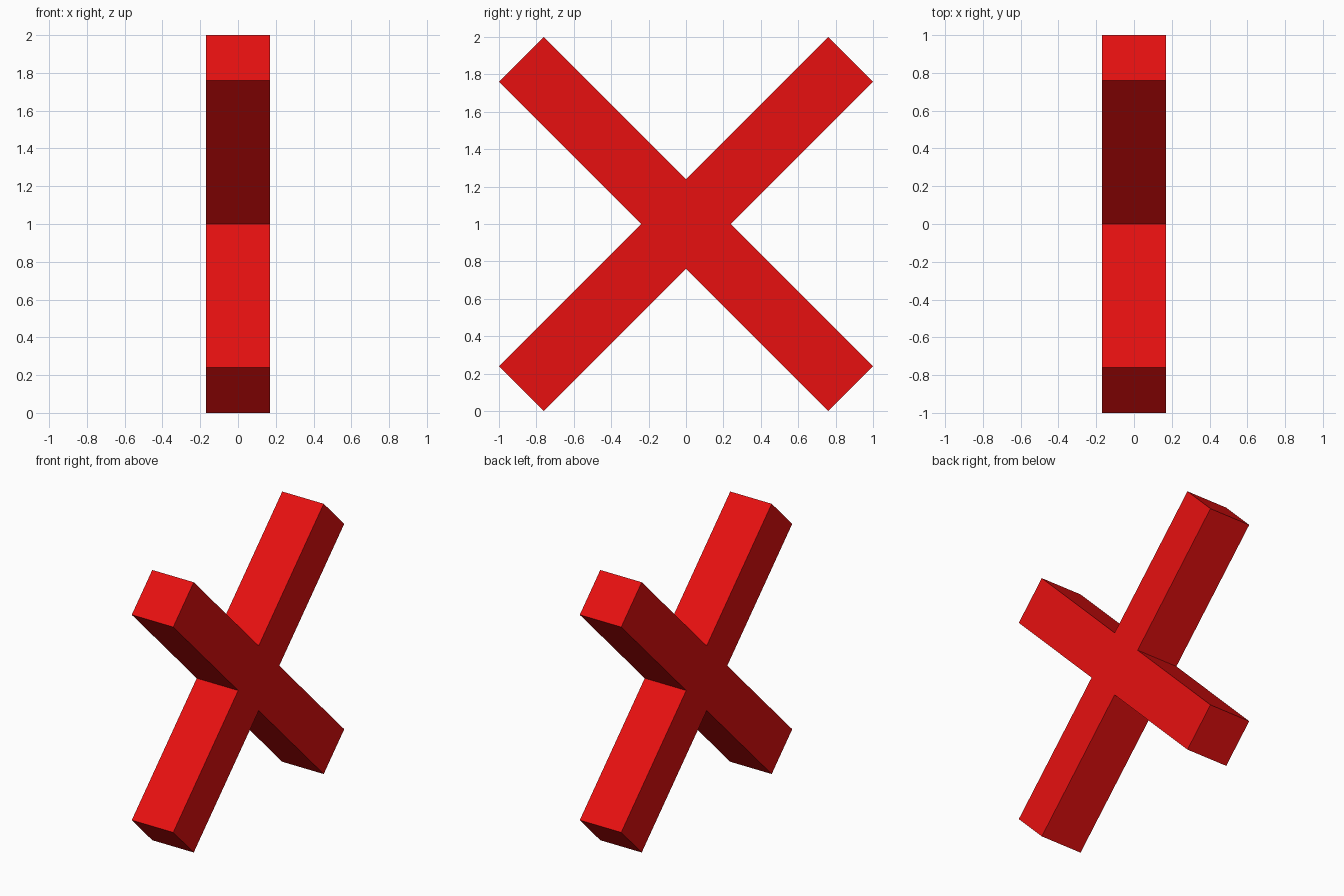
import bpy, bmesh
from math import cos, sin, radians, sqrt
from mathutils import Vector

if "Cube" in bpy.data.objects:
    bpy.data.objects.remove(bpy.data.objects["Cube"])

HALF = 0.24 / sqrt(2)            # half thickness of the square bars
REACH = sqrt(2) - HALF           # arm length, so the X spans exactly 2 units

# Diagonal cross outline: arm end corners plus inner notch, repeated four times
bm = bmesh.new()
verts = []
for k in range(4):
    a = radians(45 + 90 * k)
    for u, v in ((REACH, -HALF), (REACH, HALF), (HALF, HALF)):
        y, z = u * cos(a) - v * sin(a), u * sin(a) + v * cos(a)
        verts.append(bm.verts.new((-HALF, y, z + 1)))

# Extrude the outline to the bar thickness
face = bm.faces.new(verts)
ext = bmesh.ops.extrude_face_region(bm, geom=[face], use_keep_orig=True)
moved = [g for g in ext["geom"] if isinstance(g, bmesh.types.BMVert)]
bmesh.ops.translate(bm, verts=moved, vec=Vector((2 * HALF, 0, 0)))
bmesh.ops.recalc_face_normals(bm, faces=bm.faces)

mesh = bpy.data.meshes.new("diagonal_cross")
bm.to_mesh(mesh)
bm.free()
cross = bpy.data.objects.new("diagonal_cross", mesh)
bpy.context.collection.objects.link(cross)

# Red colour
red = bpy.data.materials.new("red")
red.diffuse_color = (0.8, 0.005, 0.005, 1)
red.use_nodes = True
red.node_tree.nodes["Principled BSDF"].inputs["Base Color"].default_value = red.diffuse_color
mesh.materials.append(red)
